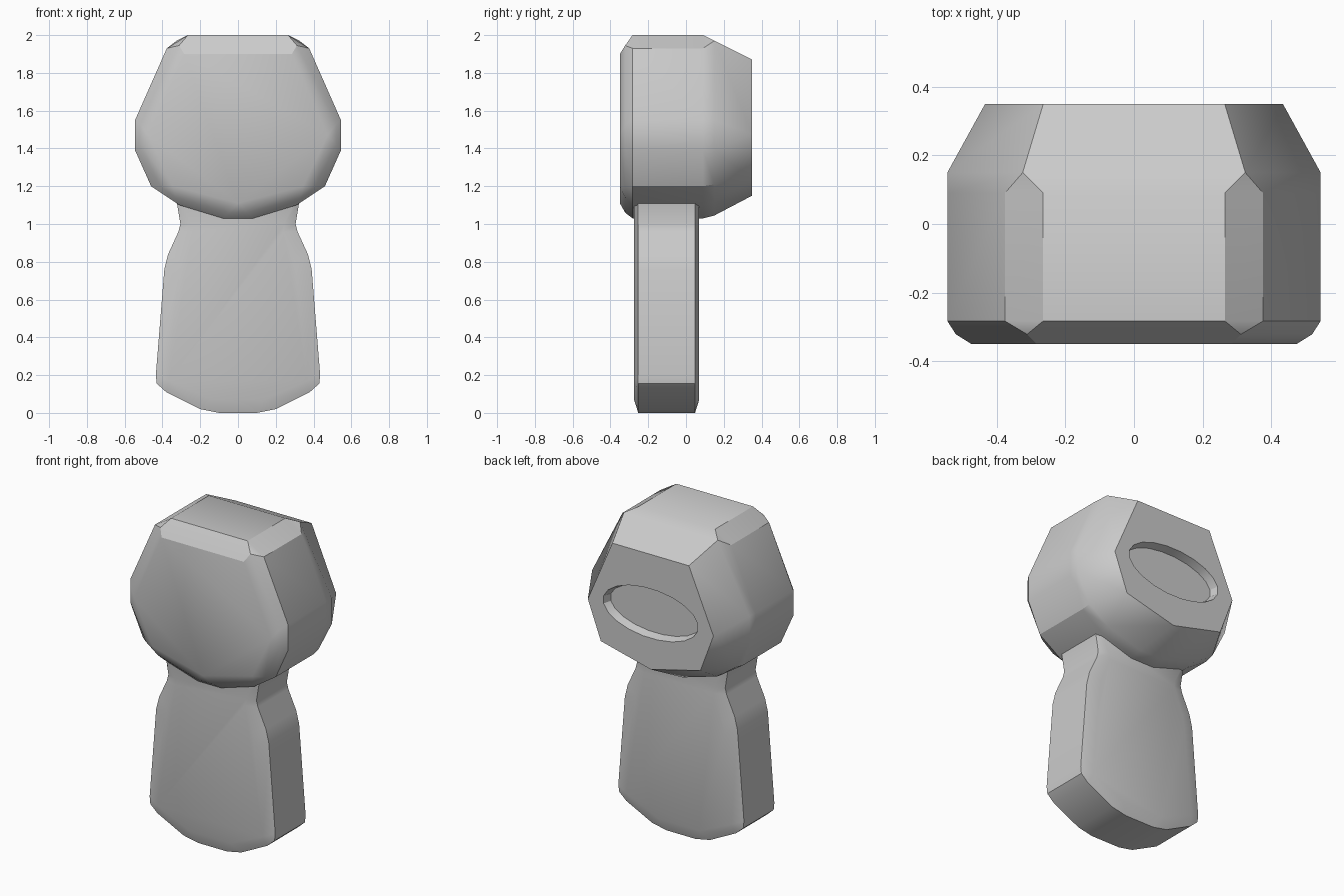
import bpy, bmesh, math

cube = bpy.data.objects.get("Cube")
if cube:
    bpy.data.objects.remove(cube, do_unlink=True)

grey = bpy.data.materials.new("plain grey")
grey.use_nodes = True
colour = (0.6, 0.6, 0.6, 1)
grey.diffuse_color = colour
grey.node_tree.nodes["Principled BSDF"].inputs["Base Color"].default_value = colour


def loft(name, rings):
    """Skin half outlines (x, z) placed at successive y, mirrored across x."""
    bm = bmesh.new()
    loops = []
    for y, half in rings:
        outline = half + [(-x, z) for x, z in reversed(half)]
        loops.append([bm.verts.new((x, y, z)) for x, z in outline])
    n = len(loops[0])
    for a, b in zip(loops, loops[1:]):
        for i in range(n):
            j = (i + 1) % n
            bm.faces.new((a[i], a[j], b[j], b[i]))
    bm.faces.new(loops[0])
    bm.faces.new(loops[-1])
    # repeated outline points collapse into facet corners
    bmesh.ops.remove_doubles(bm, verts=bm.verts[:], dist=0.0005)
    bmesh.ops.recalc_face_normals(bm, faces=bm.faces[:])
    mesh = bpy.data.meshes.new(name)
    bm.to_mesh(mesh)
    bm.free()
    mesh.materials.append(grey)
    obj = bpy.data.objects.new(name, mesh)
    bpy.context.collection.objects.link(obj)
    return obj


def smooth(obj):
    bpy.ops.object.select_all(action='DESELECT')
    obj.select_set(True)
    bpy.context.view_layer.objects.active = obj
    bpy.ops.object.shade_smooth_by_angle(angle=math.radians(30))


# Head: faceted block, narrowing to flat front and back faces
def merged(top, wide, low, bottom):
    return [top, top, wide, wide, low, low, bottom]


full = [(.265, 2), (.377, 1.93), (.545, 1.55), (.545, 1.39),
        (.46, 1.2), (.31, 1.1), (.08, 1.03)]
rounding = [(.312, 1.945), (.312, 1.945), (.52, 1.53), (.52, 1.42),
            (.41, 1.2), (.33, 1.14), (.05, 1.06)]
tapering = [(.325, 1.97), (.325, 1.97), (.545, 1.55), (.545, 1.39),
            (.455, 1.21), (.32, 1.115), (.08, 1.045)]
head = loft("head", [
    (-.35, merged((.285, 1.9), (.475, 1.47), (.345, 1.2), (0, 1.11))),
    (-.322, rounding),
    (-.283, full),
    (.09, full),
    (.15, tapering),
    (.35, merged((.265, 1.87), (.435, 1.475), (.345, 1.235), (0, 1.15))),
])

# Oval recess in the back of the head
steps = 10
oval = []
for i in range(steps):
    a = math.pi / 2 - math.pi * (i + .5) / steps
    oval.append((math.cos(a), math.sin(a)))


def oval_ring(width, height):
    return [(x * width, 1.5 + z * height) for x, z in oval]


cutter = loft("recess_cutter", [
    (.3, oval_ring(.315, .14)),
    (.35, oval_ring(.33, .155)),
    (.45, oval_ring(.33, .155)),
])
cutter.hide_render = True
cut = head.modifiers.new("recess", 'BOOLEAN')
cut.operation = 'DIFFERENCE'
cut.solver = 'EXACT'
cut.object = cutter
bpy.context.view_layer.objects.active = head
bpy.ops.object.modifier_apply(modifier=cut.name)
bpy.data.objects.remove(cutter, do_unlink=True)
smooth(head)

# Body: flared slab with a neck and shallow chamfered rims
side = [(.1, 0), (.2, .02), (.38, .11), (.43, .155), (.435, .2),
        (.39, .76), (.37, .84), (.315, .96), (.305, 1), (.325, 1.12)]
rim = [(.14, .07), (.14, .07), (.365, .17), (.365, .17), (.365, .17),
       (.315, .72), (.3, .8), (.24, .96), (.245, 1), (.3, 1.12)]
body = loft("body", [(-.275, rim), (-.253, side), (.048, side), (.07, rim)])
smooth(body)
